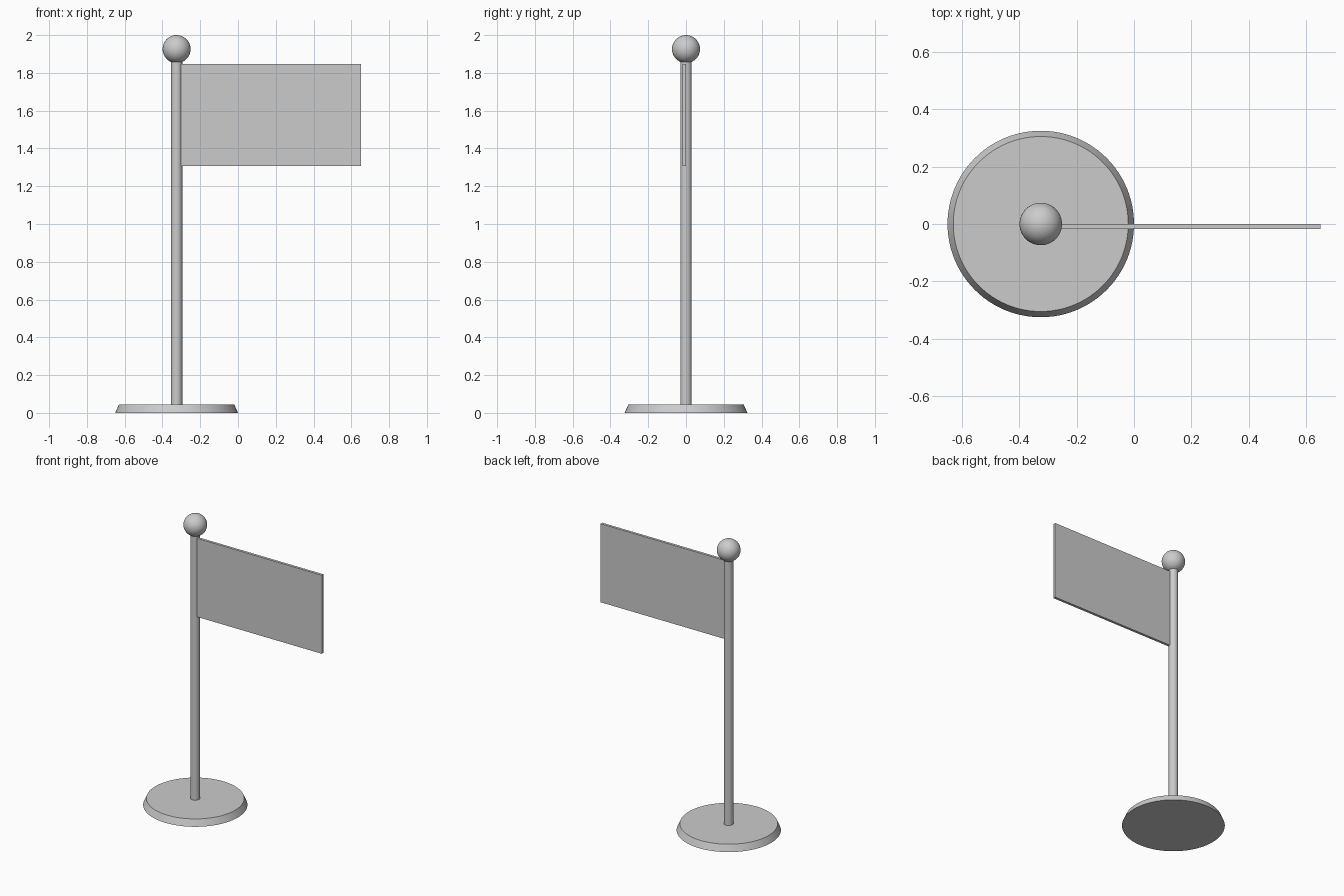
import bpy
from math import radians

cube = bpy.data.objects.get("Cube")
if cube:
    bpy.data.objects.remove(cube, do_unlink=True)

POLE_X = -0.325

grey = bpy.data.materials.new("light_grey")
grey.use_nodes = True
colour = (0.6, 0.6, 0.6, 1)
grey.diffuse_color = colour
grey.node_tree.nodes["Principled BSDF"].inputs["Base Color"].default_value = colour


def finish(name, smooth=True):
    """Name the active object, give it the material and shade it."""
    obj = bpy.context.object
    obj.name = name
    obj.data.materials.append(grey)
    if smooth:
        bpy.ops.object.shade_smooth_by_angle(angle=radians(35))
    return obj


def round_part(name, r_bottom, r_top, z0, z1, sides):
    """Upright cylinder or cone section on the pole axis."""
    bpy.ops.mesh.primitive_cone_add(
        vertices=sides, radius1=r_bottom, radius2=r_top, depth=z1 - z0,
        location=(POLE_X, 0, (z0 + z1) / 2))
    return finish(name)


# Bevelled disc base and the pole standing on it
round_part("base", 0.325, 0.305, 0, 0.045, 96)
round_part("pole", 0.03, 0.03, 0.045, 1.88, 48)

# Ball on top of the pole
bpy.ops.mesh.primitive_uv_sphere_add(
    segments=48, ring_count=24, radius=0.074, location=(POLE_X, 0, 1.926))
finish("finial_ball")

# Thin rigid flag, its back face on the pole's centre plane
left, right, bottom, top, thick = -0.31, 0.65, 1.306, 1.846, 0.018
bpy.ops.mesh.primitive_cube_add(
    size=1, location=((left + right) / 2, -thick / 2, (bottom + top) / 2))
flag = finish("flag", smooth=False)
flag.scale = (right - left, thick, top - bottom)
